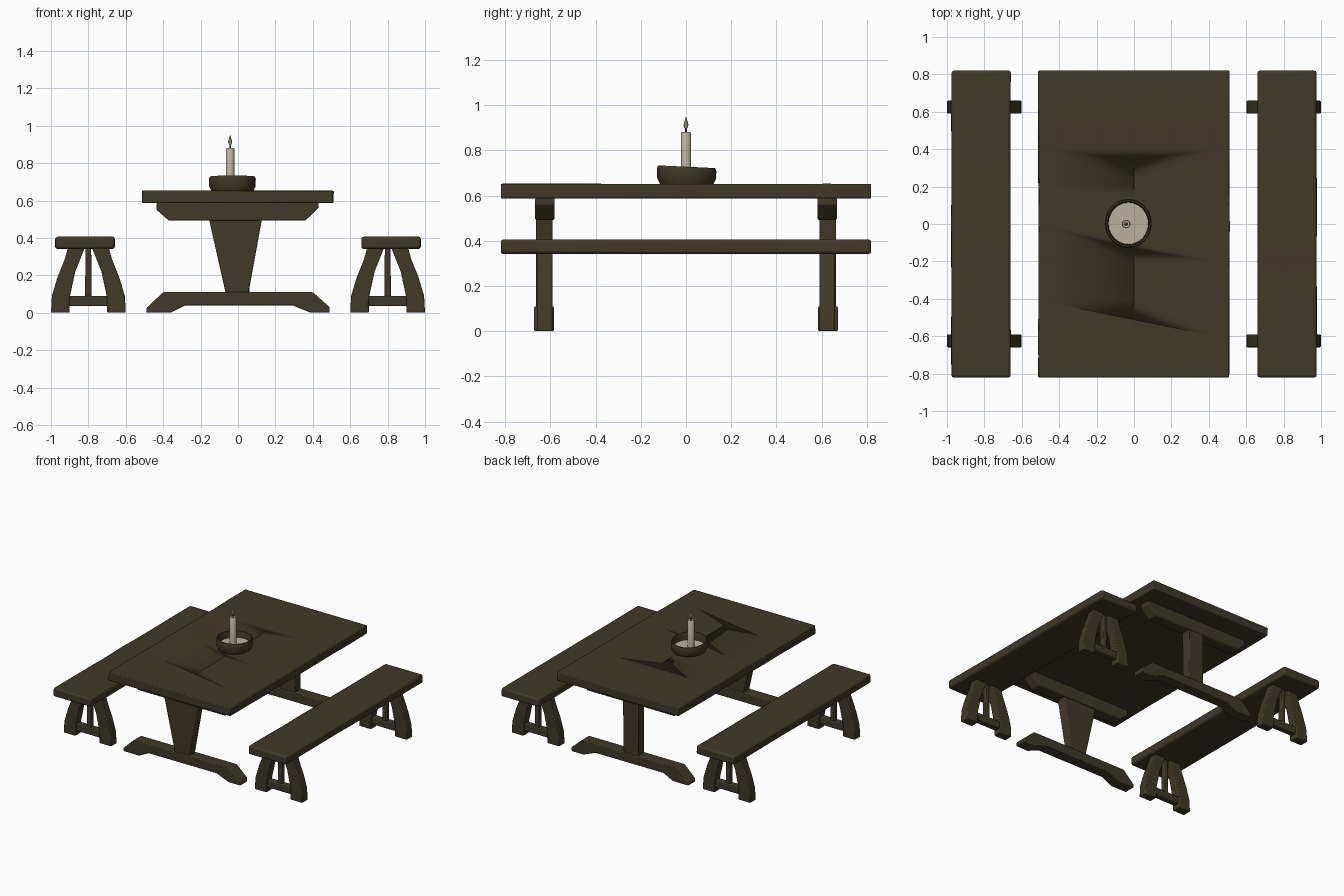
import bpy, bmesh, math, random

if "Cube" in bpy.data.objects:
    bpy.data.objects.remove(bpy.data.objects["Cube"])
random.seed(4)


def mat(name, rgb):
    m = bpy.data.materials.new(name)
    m.diffuse_color = (*rgb, 1)
    m.use_nodes = True
    m.node_tree.nodes["Principled BSDF"].inputs["Base Color"].default_value = m.diffuse_color
    return m


WOOD = mat("dark_wood", (0.053, 0.041, 0.021))
WAX = mat("candle_wax", (0.50, 0.44, 0.34))
CHAR = mat("burnt_wick", (0.03, 0.025, 0.018))


def finish(bm, name, material, bevel=0.0, angle=35):
    bmesh.ops.recalc_face_normals(bm, faces=bm.faces)
    me = bpy.data.meshes.new(name)
    bm.to_mesh(me)
    bm.free()
    ob = bpy.data.objects.new(name, me)
    bpy.context.collection.objects.link(ob)
    me.materials.append(material)
    bpy.ops.object.select_all(action='DESELECT')
    ob.select_set(True)
    bpy.context.view_layer.objects.active = ob
    bpy.ops.object.shade_smooth_by_angle(angle=math.radians(angle))
    if bevel:
        b = ob.modifiers.new("worn_edges", 'BEVEL')
        b.width, b.segments, b.limit_method = bevel, 2, 'ANGLE'
    return ob


def slab(name, x0, x1, half_y, z0, z1, bevel, rough):
    """Hand-hewn plank running along y, with slightly uneven edges."""
    bm, rings, n = bmesh.new(), [], 9
    j = lambda: random.uniform(-rough, rough)
    for i in range(n):
        y = -half_y + 2 * half_y * i / (n - 1)
        rings.append([bm.verts.new((x + j(), y, z + j() * 0.5))
                      for x, z in ((x0, z0), (x1, z0), (x1, z1), (x0, z1))])
    for a, b in zip(rings, rings[1:]):
        for k in range(4):
            bm.faces.new((a[k], a[(k + 1) % 4], b[(k + 1) % 4], b[k]))
    bm.faces.new(rings[0])
    bm.faces.new(rings[-1])
    return finish(bm, name, WOOD, bevel)


def board(name, profile, y0, y1, cx=0.0, bevel=0.006):
    """Front (x, z) outline cut from a board between y0 and y1."""
    bm = bmesh.new()
    f = bm.faces.new([bm.verts.new((cx + x, y0, z)) for x, z in profile])
    ext = bmesh.ops.extrude_face_region(bm, geom=[f])
    for v in ext["geom"]:
        if isinstance(v, bmesh.types.BMVert):
            v.co.y = y1
    return finish(bm, name, WOOD, bevel)


def lathe(name, profile, cx, cy, sides, material):
    bm = bmesh.new()
    vs = [bm.verts.new((r, 0, z)) for r, z in profile]
    es = [bm.edges.new(p) for p in zip(vs, vs[1:])]
    bmesh.ops.spin(bm, geom=vs + es, cent=(0, 0, 0), axis=(0, 0, 1),
                   angle=2 * math.pi, steps=sides)
    bmesh.ops.remove_doubles(bm, verts=bm.verts, dist=1e-5)
    ob = finish(bm, name, material)
    ob.location = (cx, cy, 0)
    return ob


# Table top with two long splits in the grain
top = slab("table_top", -0.512, 0.51, 0.82, 0.588, 0.652, 0.006, 0.003)
for i, (a, b) in enumerate(((-0.51, -0.14), (0.14, 0.34))):
    bm = bmesh.new()
    base = bm.faces.new([bm.verts.new(p) for p in (
        (0, a, 0.635), (0.003, (a + b) / 2, 0.635), (0, b, 0.635), (-0.003, (a + b) / 2, 0.635))])
    ext = bmesh.ops.extrude_face_region(bm, geom=[base])
    for v in ext["geom"]:
        if isinstance(v, bmesh.types.BMVert):
            v.co.z = 0.68
    cutter = finish(bm, f"split_cutter_{i + 1}", WOOD)
    cutter.hide_render = True
    cutter.display_type = 'WIRE'
    cutter.hide_set(True)
    cut = top.modifiers.new("split", 'BOOLEAN')
    cut.operation, cut.object = 'DIFFERENCE', cutter

# Table trestles: the front post is wedge-shaped, the back post straight
foot = [(-0.49, 0), (-0.36, 0), (-0.28, 0.04), (0.29, 0.04), (0.39, 0), (0.49, 0),
        (0.49, 0.03), (0.40, 0.11), (-0.40, 0.11), (-0.49, 0.025)]
beam = [(-0.435, 0.59), (-0.435, 0.55), (-0.37, 0.493), (0.36, 0.493), (0.43, 0.56), (0.43, 0.59)]
wedge = [(-0.065, 0.10), (0.055, 0.10), (0.128, 0.50), (-0.155, 0.50)]
straight = [(-0.065, 0.10), (0.06, 0.10), (0.065, 0.50), (-0.065, 0.50)]
for side, s, post in (("front", -1, wedge), ("back", 1, straight)):
    board(f"{side}_table_foot", foot, s * 0.585, s * 0.672)
    board(f"{side}_table_beam", beam, s * 0.582, s * 0.668)
    board(f"{side}_table_post", post, s * 0.592, s * 0.664)

# Benches: plank seat on A-shaped legs with a stretcher and a middle strut
leg = [(-0.20, 0), (-0.10, 0), (-0.10, 0.08), (-0.07, 0.22), (-0.02, 0.345),
       (-0.11, 0.345), (-0.125, 0.29), (-0.165, 0.19), (-0.195, 0.09)]
bar = [(-0.12, 0.035), (0.12, 0.035), (0.12, 0.09), (-0.12, 0.09)]
strut = [(-0.018, 0.08), (0.018, 0.08), (0.015, 0.345), (-0.015, 0.345)]
for side, s in (("left", -1), ("right", 1)):
    slab(f"{side}_bench_seat", s * 0.818 - 0.158, s * 0.818 + 0.158, 0.82, 0.342, 0.406, 0.012, 0.002)
    for end, e in (("front", -1), ("back", 1)):
        for tag, m in (("a", 1), ("b", -1)):
            board(f"{side}_bench_{end}_leg_{tag}", [(m * x, z) for x, z in leg],
                  e * 0.625 - 0.034, e * 0.625 + 0.034, s * 0.80)
        board(f"{side}_bench_{end}_stretcher", bar, e * 0.625 - 0.024, e * 0.625 + 0.024, s * 0.80)
        board(f"{side}_bench_{end}_strut", strut, e * 0.625 - 0.018, e * 0.625 + 0.018, s * 0.80)

# Candle dish, slightly lopsided, holding a pool of wax
dish = lathe("candle_dish", [(0, 0.65), (0.112, 0.65), (0.124, 0.675), (0.125, 0.715), (0.12, 0.728),
                             (0.113, 0.728), (0.108, 0.715), (0.106, 0.67), (0, 0.67)],
             -0.03, 0.003, 24, WOOD)
dish.scale.y = 1.05
for v in dish.data.vertices:
    if v.co.z > 0.7:
        v.co.z -= v.co.y * 0.05
pool = lathe("wax_pool", [(0, 0.668), (0.108, 0.668), (0.108, 0.677), (0, 0.677)], -0.03, 0.003, 24, WAX)
pool.scale.y = 1.05

# Candle, wick and flame
lathe("candle", [(0, 0.67), (0.023, 0.67), (0.023, 0.876), (0.019, 0.882), (0, 0.876)], -0.042, 0, 14, WAX)
lathe("wick", [(0, 0.87), (0.004, 0.87), (0.004, 0.905), (0, 0.907)], -0.042, 0, 6, CHAR)
lathe("flame", [(0, 0.893), (0.008, 0.902), (0.011, 0.914), (0.006, 0.932), (0, 0.952)], -0.042, 0, 8, WAX)
